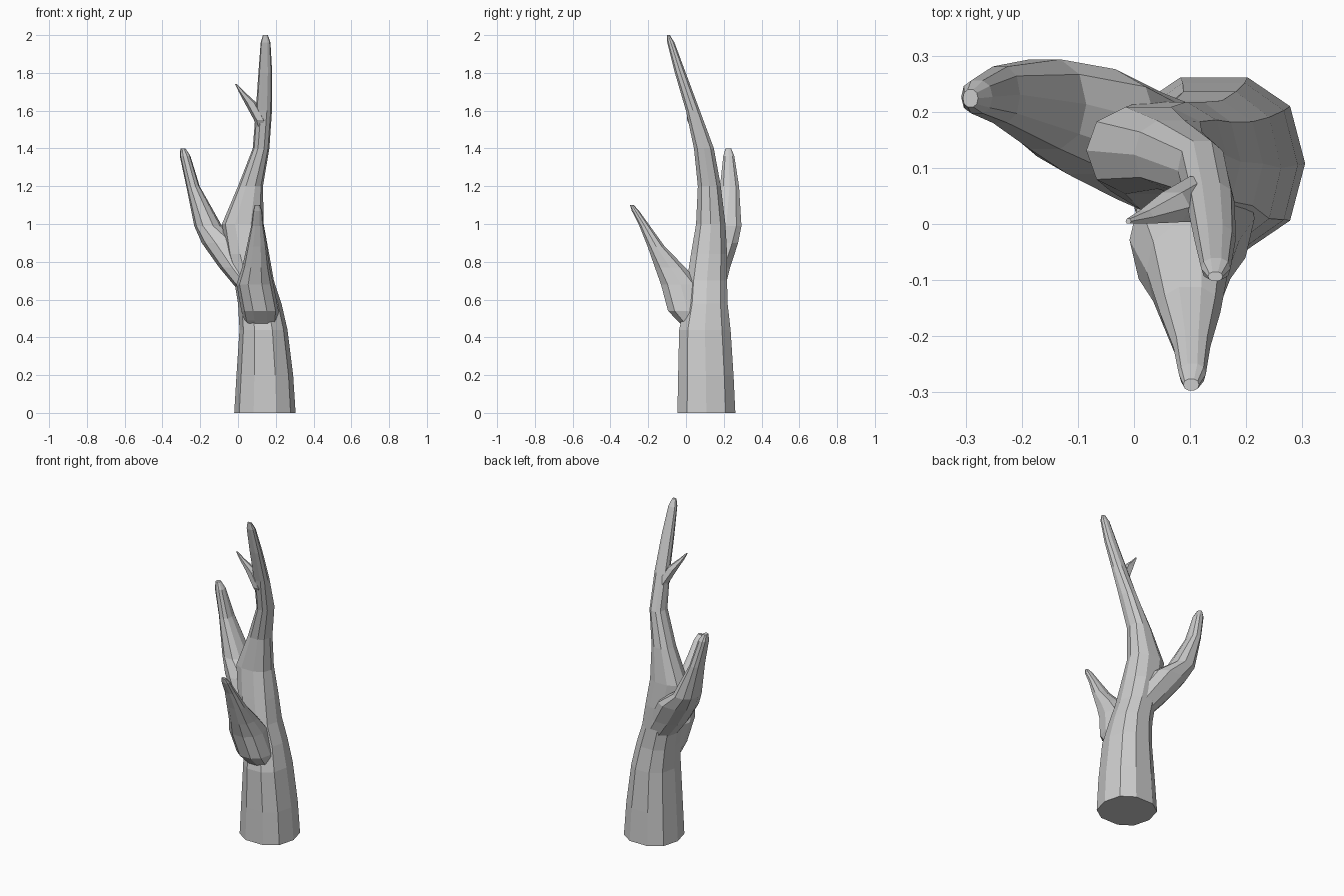
import bpy, bmesh
from math import sin, cos, pi, copysign


def soft(v, power=0.85):
    return copysign(abs(v) ** power, v)


def limb(name, rings, sides=10):
    """Loft level cross-sections given as (z, x min, x max, y min, y max)."""
    bm = bmesh.new()
    loops = []
    for z, x0, x1, y0, y1 in rings:
        loop = []
        for i in range(sides):
            a = 2 * pi * i / sides
            loop.append(bm.verts.new(((x0 + x1) / 2 + soft(cos(a)) * (x1 - x0) / 2,
                                      (y0 + y1) / 2 + soft(sin(a)) * (y1 - y0) / 2, z)))
        loops.append(loop)
    for lo, hi in zip(loops, loops[1:]):
        for i in range(sides):
            j = (i + 1) % sides
            bm.faces.new((lo[i], lo[j], hi[j], hi[i]))
    bm.faces.new(loops[0][::-1])
    bm.faces.new(loops[-1])
    bmesh.ops.recalc_face_normals(bm, faces=bm.faces[:])
    mesh = bpy.data.meshes.new(name)
    bm.to_mesh(mesh)
    bm.free()
    ob = bpy.data.objects.new(name, mesh)
    bpy.context.collection.objects.link(ob)
    return ob


# Main stem, from the thick base to the swept tip
trunk = limb("tree_trunk", [
    (0.00, -0.02, 0.305, -0.052, 0.268),
    (0.20, -0.008, 0.292, -0.048, 0.258),
    (0.44, 0.008, 0.262, -0.042, 0.242),
    (0.58, 0.000, 0.230, -0.01, 0.225),
    (0.70, -0.020, 0.190, 0.000, 0.222),
    (0.84, -0.060, 0.165, 0.022, 0.222),
    (1.00, -0.085, 0.136, 0.050, 0.212),
    (1.20, 0.000, 0.132, 0.060, 0.187),
    (1.40, 0.078, 0.166, 0.040, 0.150),
    (1.60, 0.094, 0.180, -0.002, 0.075),
    (1.80, 0.108, 0.181, -0.060, 0.000),
    (1.96, 0.120, 0.172, -0.100, -0.060),
    (2.00, 0.132, 0.158, -0.102, -0.085)])

# Left branch, leaning up and back
left = limb("left_branch", [
    (0.62, 0.030, 0.170, 0.050, 0.190),
    (0.68, -0.025, 0.170, 0.010, 0.215),
    (0.77, -0.100, 0.120, 0.040, 0.238),
    (0.90, -0.192, 0.040, 0.085, 0.280),
    (0.99, -0.232, -0.085, 0.130, 0.297),
    (1.20, -0.274, -0.203, 0.178, 0.283),
    (1.36, -0.308, -0.252, 0.196, 0.257),
    (1.40, -0.305, -0.278, 0.208, 0.240)])

# Front branch with its knuckle at the bottom
front = limb("front_branch", [
    (0.44, 0.070, 0.190, 0.000, 0.090),
    (0.49, 0.030, 0.210, -0.050, 0.120),
    (0.54, 0.018, 0.215, -0.100, 0.120),
    (0.68, -0.008, 0.188, -0.137, 0.080),
    (0.77, 0.022, 0.168, -0.168, 0.000),
    (0.88, 0.046, 0.154, -0.205, -0.110),
    (0.99, 0.070, 0.136, -0.248, -0.190),
    (1.07, 0.080, 0.128, -0.288, -0.248),
    (1.10, 0.088, 0.116, -0.297, -0.276)])

# Small twig high on the stem
twig = limb("twig", [
    (1.50, 0.100, 0.140, 0.030, 0.090),
    (1.55, 0.085, 0.150, 0.000, 0.090),
    (1.64, 0.036, 0.100, 0.000, 0.060),
    (1.70, 0.004, 0.034, -0.001, 0.026),
    (1.74, -0.015, -0.005, 0.000, 0.010)], sides=6)

# Fuse the limbs into one solid
bpy.context.view_layer.objects.active = trunk
for part in (left, front, twig):
    mod = trunk.modifiers.new("fuse", "BOOLEAN")
    mod.operation, mod.solver, mod.object = "UNION", "EXACT", part
    bpy.ops.object.modifier_apply(modifier=mod.name)
    bpy.data.objects.remove(part)
